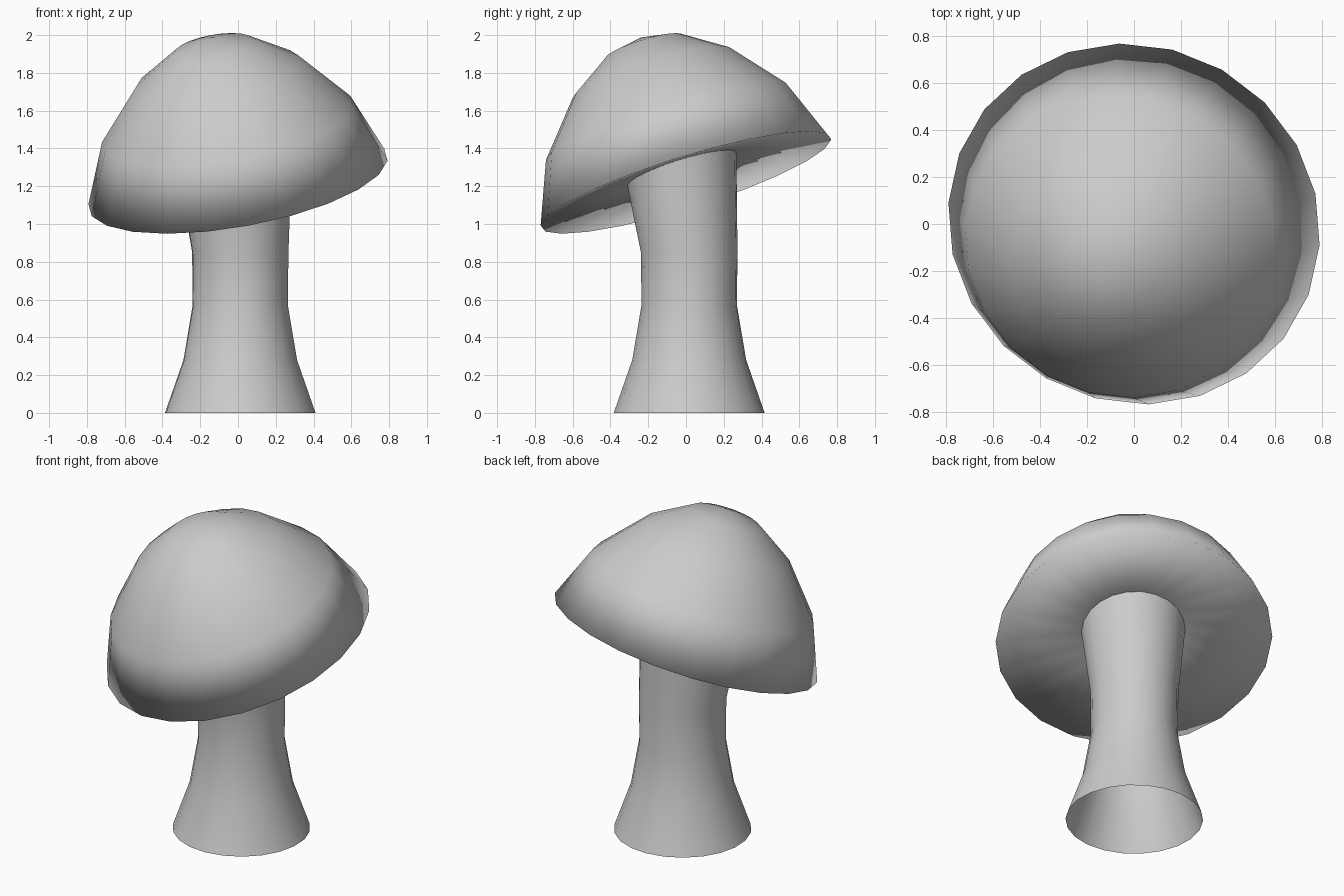
import bpy, bmesh, math
from mathutils import Vector

if "Cube" in bpy.data.objects:
    bpy.data.objects.remove(bpy.data.objects["Cube"])

SIDES = 22
AXIS = Vector((-0.169, -0.292, 0.941)).normalized()   # tilt of the cap
RIM_CENTRE = Vector((0, 0, 1.22))
TILT = Vector((0, 0, 1)).rotation_difference(AXIS)
PHASE = math.radians(93)


def circle(r, h):
    """Ring of points at height h about the local z axis."""
    return [Vector((r * math.cos(PHASE + 2 * math.pi * i / SIDES),
                    r * math.sin(PHASE + 2 * math.pi * i / SIDES), h))
            for i in range(SIDES)]


def tilted(r, h):
    return [RIM_CENTRE + TILT @ p for p in circle(r, h)]


def loft(name, rings, tip=None):
    """Bridge a list of rings, optionally closing the last one to a point."""
    bm = bmesh.new()
    loops = [[bm.verts.new(p) for p in ring] for ring in rings]
    for a, b in zip(loops, loops[1:]):
        for i in range(SIDES):
            j = (i + 1) % SIDES
            bm.faces.new((a[i], a[j], b[j], b[i]))
    if tip is not None:
        top = bm.verts.new(tip)
        for i in range(SIDES):
            bm.faces.new((loops[-1][i], loops[-1][(i + 1) % SIDES], top))
    for f in bm.faces:
        f.smooth = True
    mesh = bpy.data.meshes.new(name)
    bm.to_mesh(mesh)
    bm.free()
    obj = bpy.data.objects.new(name, mesh)
    bpy.context.collection.objects.link(obj)
    return obj


# Cap: hollow underside, rim and dome, all leaning forward and left
cap_profile = [(0.29, 0.076), (0.805, 0.0), (0.675, 0.329), (0.44, 0.61), (0.21, 0.765)]
loft("cap", [tilted(r, h) for r, h in cap_profile],
     tip=RIM_CENTRE + AXIS * 0.815)

# Stem: flared open foot, top ring slanted to meet the cap
offset = Vector((0.012, 0.017, 0))
stem_profile = [(0.40, 0.0), (0.302, 0.28), (0.253, 0.57), (0.256, 0.85)]
loft("stem", [[p + offset for p in circle(r, h)] for r, h in stem_profile]
     + [tilted(0.302, 0.075)])
